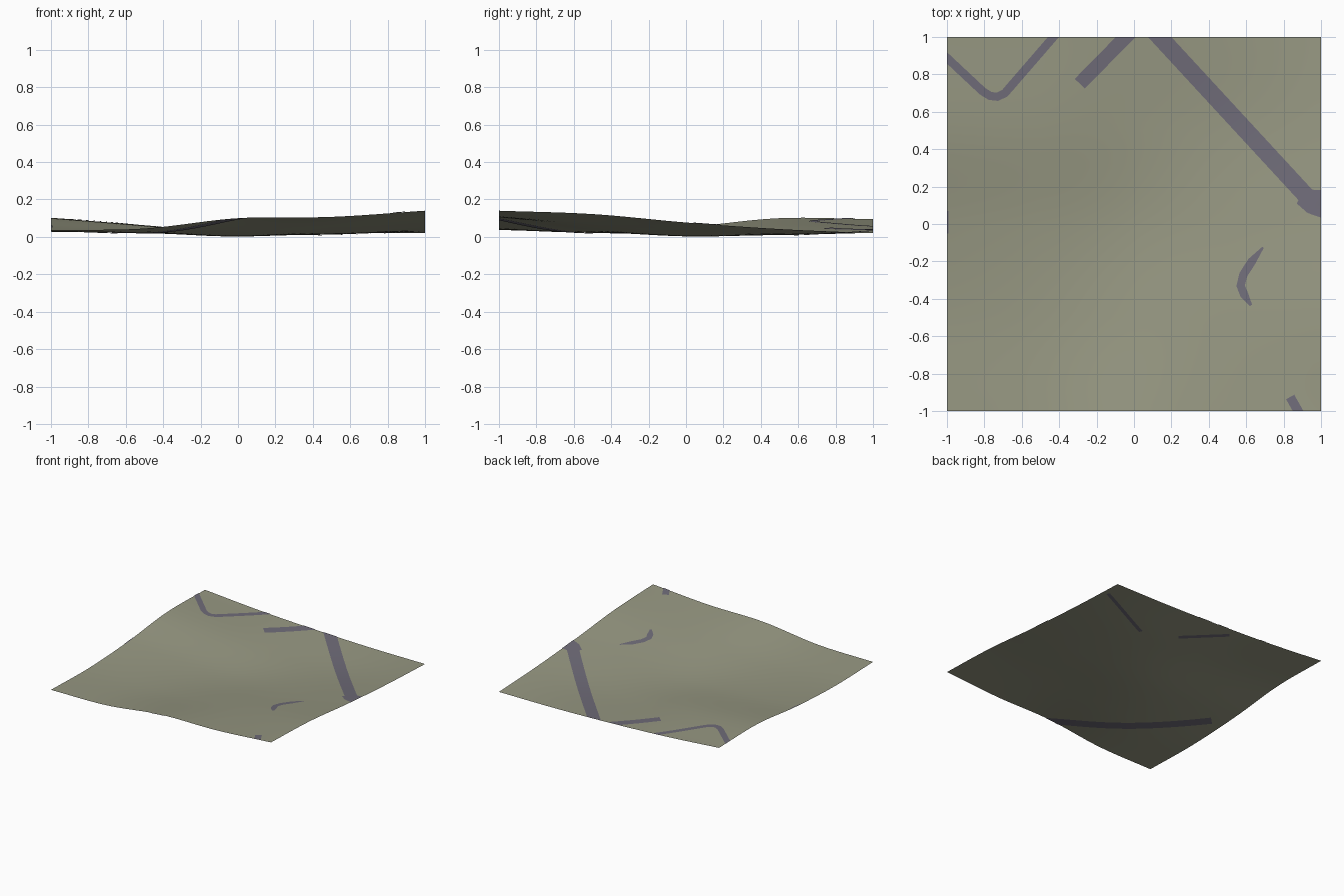
import bpy
import bmesh
from mathutils import Vector

if "Cube" in bpy.data.objects:
    bpy.data.objects.remove(bpy.data.objects["Cube"])


def material(name, rgb):
    mat = bpy.data.materials.new(name)
    mat.use_nodes = True
    color = (*rgb, 1)
    mat.diffuse_color = color
    mat.node_tree.nodes["Principled BSDF"].inputs["Base Color"].default_value = color
    return mat


GROUND = material("dry_grass", (0.31, 0.315, 0.225))
ROAD = material("grey_road", (0.16, 0.15, 0.19))

# Control heights: rows run front to back, columns run along x
HEIGHTS = [
    [.037, .045, .100, .107, .140],
    [.028, .022, .040, .075, .122],
    [.052, .025, .003, .035, .077],
    [.100, .060, .016, .013, .042],
    [.095, .058, .035, .022, .020],
]


def spline(values, t):
    """Smooth curve through evenly spaced values, t from -1 to 1."""
    ext = [2 * values[0] - values[1], *values, 2 * values[-1] - values[-2]]
    u = (min(max(t, -1), 1) + 1) * (len(values) - 1) / 2
    i = min(int(u), len(values) - 2)
    f = u - i
    a, b, c, d = ext[i:i + 4]
    return b + f / 2 * (c - a + f * (2 * a - 5 * b + 4 * c - d
                                     + f * (3 * (b - c) + d - a)))


def height(x, y):
    return max(0, spline([spline(row, x) for row in HEIGHTS], y))


def finish(bm, name, mat, lift):
    for v in bm.verts:
        v.co.z = height(v.co.x, v.co.y) + lift
    bmesh.ops.recalc_face_normals(bm, faces=bm.faces)
    bm.normal_update()
    if sum(f.normal.z for f in bm.faces) < 0:
        bmesh.ops.reverse_faces(bm, faces=bm.faces)
    for f in bm.faces:
        f.smooth = True
    mesh = bpy.data.meshes.new(name)
    bm.to_mesh(mesh)
    bm.free()
    mesh.materials.append(mat)
    obj = bpy.data.objects.new(name, mesh)
    bpy.context.collection.objects.link(obj)


def ribbon(name, points, lift=0.003):
    """Road strip through (x, y, width) points, cut at the terrain border."""
    samples = []
    for p, q in zip(points, points[1:]):
        p, q = Vector(p), Vector(q)
        n = max(1, int((q - p).length / 0.04))
        samples += [p.lerp(q, k / n) for k in range(n)]
    samples.append(Vector(points[-1]))

    bm = bmesh.new()
    rows = []
    for i, s in enumerate(samples):
        step = samples[min(i + 1, len(samples) - 1)] - samples[max(i - 1, 0)]
        side = Vector((-step.y, step.x, 0)).normalized() * s.z / 2
        mid = Vector((s.x, s.y, 0))
        rows.append([bm.verts.new(mid + side * k) for k in (-1, 0, 1)])
    for a, b in zip(rows, rows[1:]):
        for k in range(2):
            bm.faces.new((a[k], a[k + 1], b[k + 1], b[k]))
    for n in ((1, 0, 0), (-1, 0, 0), (0, 1, 0), (0, -1, 0)):
        bmesh.ops.bisect_plane(bm, geom=bm.verts[:] + bm.edges[:] + bm.faces[:],
                               plane_co=n, plane_no=n, clear_outer=True)
    finish(bm, name, ROAD, lift)


# Rolling ground sheet
ground = bmesh.new()
bmesh.ops.create_grid(ground, x_segments=48, y_segments=48, size=1)
finish(ground, "ground", GROUND, 0)

# Roads lying on the ground
ribbon("long_road", [(.10, 1.04, .092), (.94, .13, .092)])
ribbon("long_road_end", [(.89, .15, .09), (.95, .12, .13), (1.05, .10, .16)])
ribbon("bent_road", [(-1.05, .935, .045), (-.81, .71, .045), (-.77, .685, .045),
                     (-.73, .68, .045), (-.69, .70, .045), (-.40, 1.035, .045)])
ribbon("short_road", [(-.29, .75, .075), (.0, 1.045, .075)])
ribbon("curved_track", [(.69, -.125, .01), (.63, -.20, .045), (.585, -.27, .045),
                        (.57, -.33, .045), (.59, -.38, .045), (.625, -.435, .015)])
ribbon("corner_track", [(.835, -.925, .05), (.90, -1.04, .05)])
ribbon("edge_track", [(-.997, -.05, .01), (-.997, .07, .01)])

# Stretches showing only on the underside
ribbon("buried_road", [(-.88, -.14, .092), (.02, -1.05, .092)], -.003)
ribbon("buried_track", [(-.16, .93, .04), (.14, .69, .04)], -.003)
ribbon("buried_path", [(.96, .84, .03), (.42, .58, .03)], -.003)
